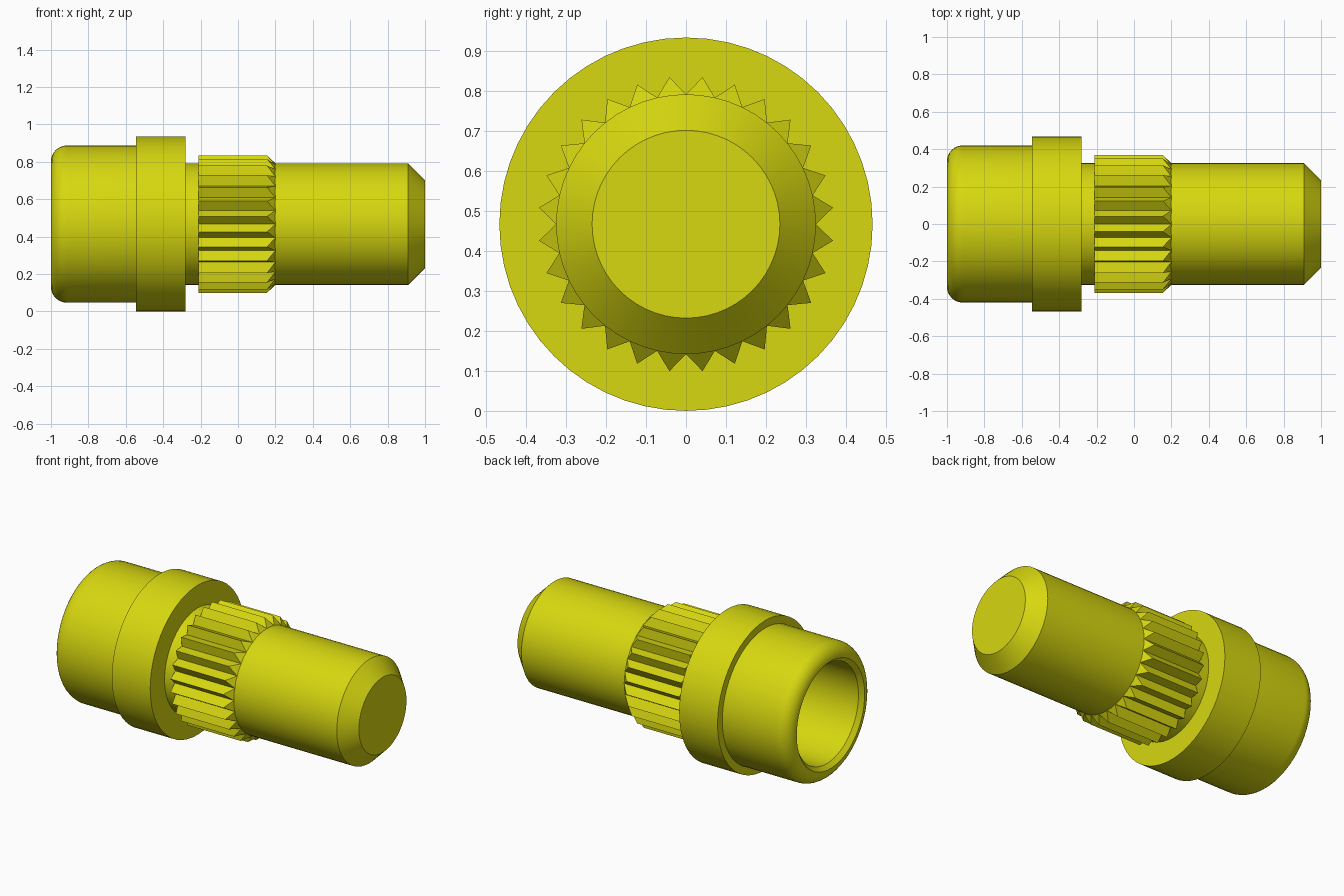
import bpy, bmesh, math

cube = bpy.data.objects.get("Cube")
if cube:
    bpy.data.objects.remove(cube, do_unlink=True)

AXIS_Z = 0.467   # height of the turning axis
SEGMENTS = 56
TEETH = 28

yellow = bpy.data.materials.new("yellow")
yellow.use_nodes = True
colour = (0.68, 0.68, 0.005, 1)
yellow.diffuse_color = colour
yellow.node_tree.nodes["Principled BSDF"].inputs["Base Color"].default_value = colour


def point(x, r, a):
    return (x, r * math.sin(a), AXIS_Z + r * math.cos(a))


def finish(name, bm):
    bmesh.ops.recalc_face_normals(bm, faces=bm.faces[:])
    mesh = bpy.data.meshes.new(name)
    bm.to_mesh(mesh)
    bm.free()
    mesh.materials.append(yellow)
    obj = bpy.data.objects.new(name, mesh)
    bpy.context.collection.objects.link(obj)
    bpy.ops.object.select_all(action='DESELECT')
    obj.select_set(True)
    bpy.context.view_layer.objects.active = obj
    bpy.ops.object.shade_smooth_by_angle(angle=math.radians(30))


def lathe(name, profile):
    """Turn (x, radius) points around the axis and cap both ends."""
    bm = bmesh.new()
    rings = [[bm.verts.new(point(x, r, math.tau * i / SEGMENTS))
              for i in range(SEGMENTS)] for x, r in profile]
    for a, b in zip(rings, rings[1:]):
        for i in range(SEGMENTS):
            j = (i + 1) % SEGMENTS
            bm.faces.new((a[i], a[j], b[j], b[i]))
    bm.faces.new(rings[0])
    bm.faces.new(rings[-1])
    finish(name, bm)


# Hollow head: bore floor, bore wall, rounded rim, outer wall
ROUND = 0.085
rim = [(-1 + ROUND * (1 - math.sin(t)), 0.42 - ROUND * (1 - math.cos(t)))
       for t in (math.pi / 2 * (1 - k / 8) for k in range(9))]
lathe("head", [(-0.5, 0.31), (-0.975, 0.31)] + rim + [(-0.54, 0.42)])

# Wide collar behind the head
lathe("collar", [(-0.545, 0.467), (-0.28, 0.467)])

# Shaft with chamfered tip
lathe("shaft", [(-0.3, 0.325), (0.91, 0.325), (1.0, 0.235)])

# Ring of pointed teeth, bevelled toward the shaft tip
bm = bmesh.new()
X0, X1, X2, ROOT, TIP = -0.21, 0.155, 0.2, 0.325, 0.37
step = math.tau / TEETH
root_a = [bm.verts.new(point(X0, ROOT, i * step)) for i in range(TEETH)]
root_b = [bm.verts.new(point(X2, ROOT, i * step)) for i in range(TEETH)]
tip_a = [bm.verts.new(point(X0, TIP, (i + 0.5) * step)) for i in range(TEETH)]
tip_b = [bm.verts.new(point(X1, TIP, (i + 0.5) * step)) for i in range(TEETH)]
for i in range(TEETH):
    j = (i + 1) % TEETH
    bm.faces.new((root_a[i], tip_a[i], tip_b[i], root_b[i]))
    bm.faces.new((tip_a[i], root_a[j], root_b[j], tip_b[i]))
    bm.faces.new((root_b[i], tip_b[i], root_b[j]))
    bm.faces.new((root_a[i], root_a[j], tip_a[i]))
bm.faces.new(root_a)
bm.faces.new(root_b)
finish("splines", bm)
